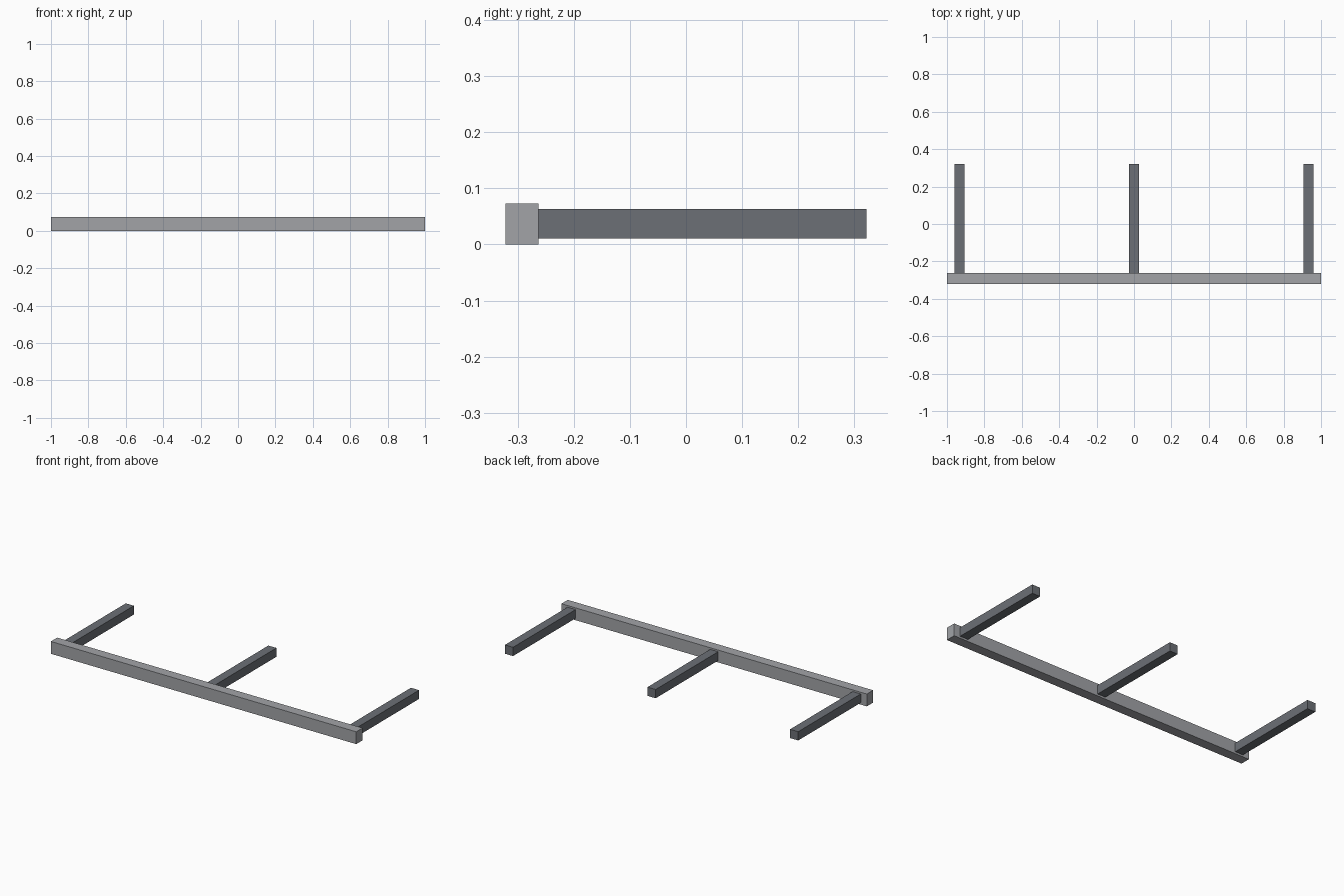
import bpy
import bmesh

if "Cube" in bpy.data.objects:
    bpy.data.objects.remove(bpy.data.objects["Cube"])


def material(name, color):
    mat = bpy.data.materials.new(name)
    mat.diffuse_color = color
    mat.use_nodes = True
    mat.node_tree.nodes["Principled BSDF"].inputs["Base Color"].default_value = mat.diffuse_color
    return mat


def box(name, lo, hi, mat):
    """Flat-shaded box spanning the corners lo and hi."""
    bm = bmesh.new()
    bmesh.ops.create_cube(bm, size=1)
    for v in bm.verts:
        v.co = [(a + b) / 2 + c * (b - a) for a, b, c in zip(lo, hi, v.co)]
    mesh = bpy.data.meshes.new(name)
    bm.to_mesh(mesh)
    bm.free()
    mesh.materials.append(mat)
    obj = bpy.data.objects.new(name, mesh)
    bpy.context.collection.objects.link(obj)
    return obj


light_grey = material("light_grey", (0.36, 0.37, 0.39, 1))
dark_grey = material("dark_grey", (0.15, 0.16, 0.18, 1))

# Long front rail
box("front_rail", (-1, -0.322, 0), (1, -0.263, 0.073), light_grey)

# Three arms running back from the rail
half = 0.0265
for name, x in (("left_arm", -0.934), ("middle_arm", 0), ("right_arm", 0.934)):
    box(name, (x - half, -0.263, 0.011), (x + half, 0.322, 0.063), dark_grey)
